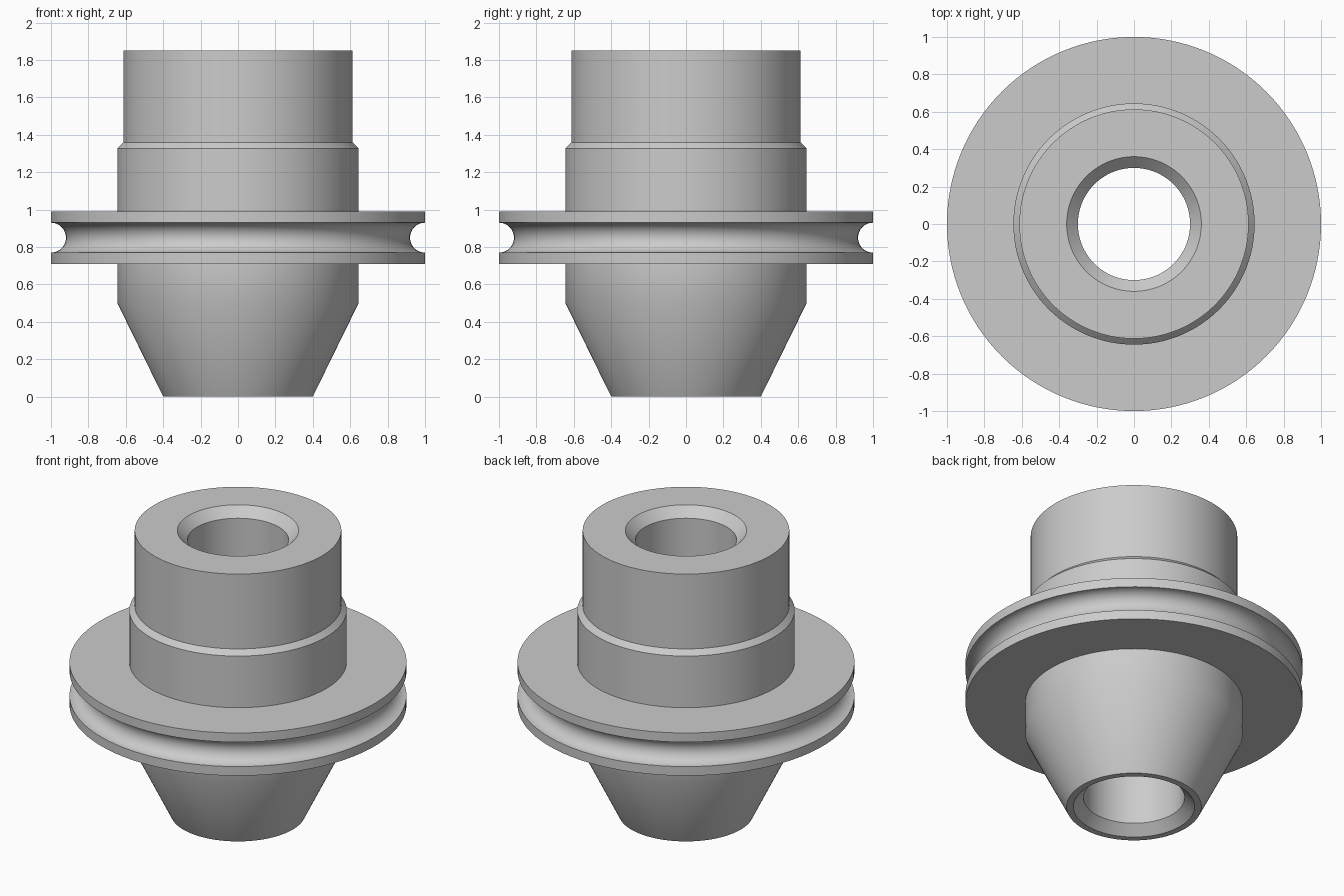
import bpy
import bmesh
from math import sin, cos, pi, radians

cube = bpy.data.objects.get("Cube")
if cube:
    bpy.data.objects.remove(cube, do_unlink=True)

SEGMENTS = 128
HEIGHT = 1.85
BORE, BORE_CHAMFER = 0.30, 0.06
BODY, COLLAR, TIP = 0.645, 0.613, 0.40
GROOVE_Z, GROOVE_R, GROOVE_STEPS = 0.85, 0.08, 20

# Plain grey metal
metal = bpy.data.materials.new("grey metal")
metal.use_nodes = True
colour = (0.6, 0.6, 0.6, 1)
metal.diffuse_color = colour
metal.node_tree.nodes["Principled BSDF"].inputs["Base Color"].default_value = colour


def lathe(name, profile):
    """Revolve a closed (radius, height) profile around z."""
    bm = bmesh.new()
    verts = [bm.verts.new((r, 0, z)) for r, z in profile]
    edges = [bm.edges.new((v, verts[i - 1])) for i, v in enumerate(verts)]
    bmesh.ops.spin(bm, geom=verts + edges, cent=(0, 0, 0), axis=(0, 0, 1),
                   angle=2 * pi, steps=SEGMENTS, use_merge=True)
    bmesh.ops.remove_doubles(bm, verts=bm.verts, dist=1e-5)
    bmesh.ops.recalc_face_normals(bm, faces=bm.faces)
    mesh = bpy.data.meshes.new(name)
    bm.to_mesh(mesh)
    bm.free()
    mesh.materials.append(metal)
    obj = bpy.data.objects.new(name, mesh)
    bpy.context.collection.objects.link(obj)
    bpy.ops.object.select_all(action="DESELECT")
    obj.select_set(True)
    bpy.context.view_layer.objects.active = obj
    bpy.ops.object.shade_smooth_by_angle(angle=radians(30))
    return obj


# Tapered nose and lower body
nose = [(BORE + BORE_CHAMFER, 0), (TIP, 0), (BODY, 0.5), (BODY, 0.71)]

# Flange with a half-round groove in its rim
angles = [-pi / 2 + pi * i / GROOVE_STEPS for i in range(GROOVE_STEPS + 1)]
groove = [(1 - GROOVE_R * cos(a), GROOVE_Z + GROOVE_R * sin(a)) for a in angles]
flange = [(1, 0.71), *groove, (1, 0.99)]

# Upper body, chamfered step and collar
collar = [(BODY, 0.99), (BODY, 1.328), (COLLAR, 1.36), (COLLAR, HEIGHT)]

# Through bore, chamfered at both ends
bore = [(BORE + BORE_CHAMFER, HEIGHT), (BORE, HEIGHT - BORE_CHAMFER), (BORE, BORE_CHAMFER)]

lathe("flanged_bushing", nose + flange + collar + bore)
